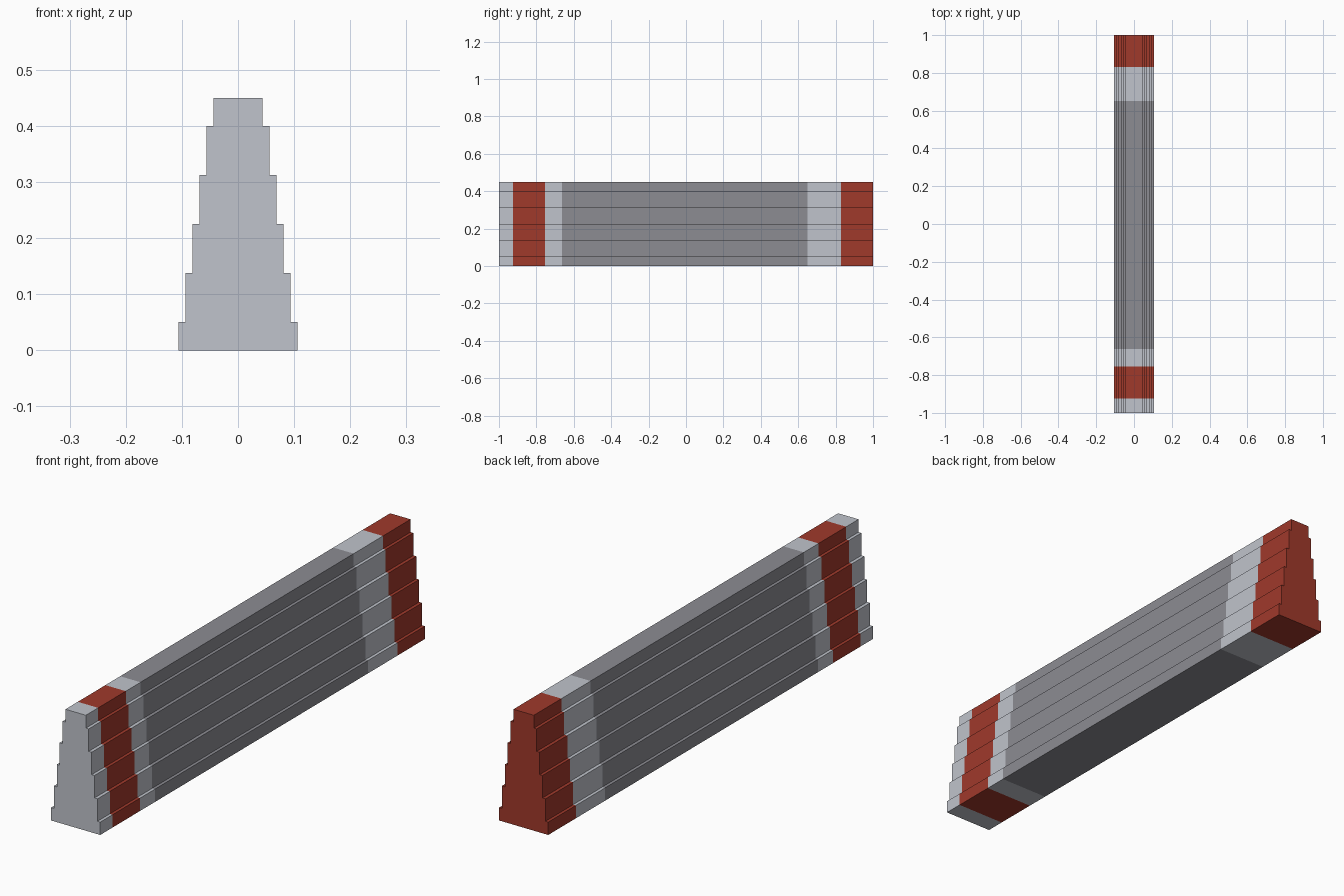
import bpy, bmesh

if "Cube" in bpy.data.objects:
    bpy.data.objects.remove(bpy.data.objects["Cube"])

def material(name, rgb):
    m = bpy.data.materials.new(name)
    m.diffuse_color = (*rgb, 1)
    m.use_nodes = True
    m.node_tree.nodes["Principled BSDF"].inputs["Base Color"].default_value = m.diffuse_color
    return m

light = material("light grey", (0.527, 0.552, 0.604))
dark = material("mid grey", (0.262, 0.262, 0.291))
red = material("brick red", (0.352, 0.041, 0.024))

# Stepped cross-section: (half width, top height) of each tier
tiers = [(0.106, 0.05), (0.094, 0.1375), (0.081, 0.225),
         (0.069, 0.3125), (0.056, 0.40), (0.044, 0.45)]
right = []
z0 = 0
for w, z1 in tiers:
    right += [(w, z0), (w, z1)]
    z0 = z1
profile = right + [(-x, z) for x, z in reversed(right)]

# Colour bands along the length
stations = [-1, -0.924, -0.754, -0.663, 0.65, 0.83, 1]
bands = [0, 2, 0, 1, 0, 2]

# Wall: profile lofted through the band stations, capped at both ends
bm = bmesh.new()
rings = [[bm.verts.new((x, y, z)) for x, z in profile] for y in stations]
n = len(profile)
for a, b, colour in zip(rings, rings[1:], bands):
    for i in range(n):
        j = (i + 1) % n
        bm.faces.new((a[i], a[j], b[j], b[i])).material_index = colour
bm.faces.new(rings[0]).material_index = bands[0]
bm.faces.new(rings[-1]).material_index = bands[-1]
bmesh.ops.recalc_face_normals(bm, faces=bm.faces)

mesh = bpy.data.meshes.new("stepped_barrier")
bm.to_mesh(mesh)
bm.free()
for m in (light, dark, red):
    mesh.materials.append(m)
bpy.context.collection.objects.link(bpy.data.objects.new("stepped_barrier", mesh))
